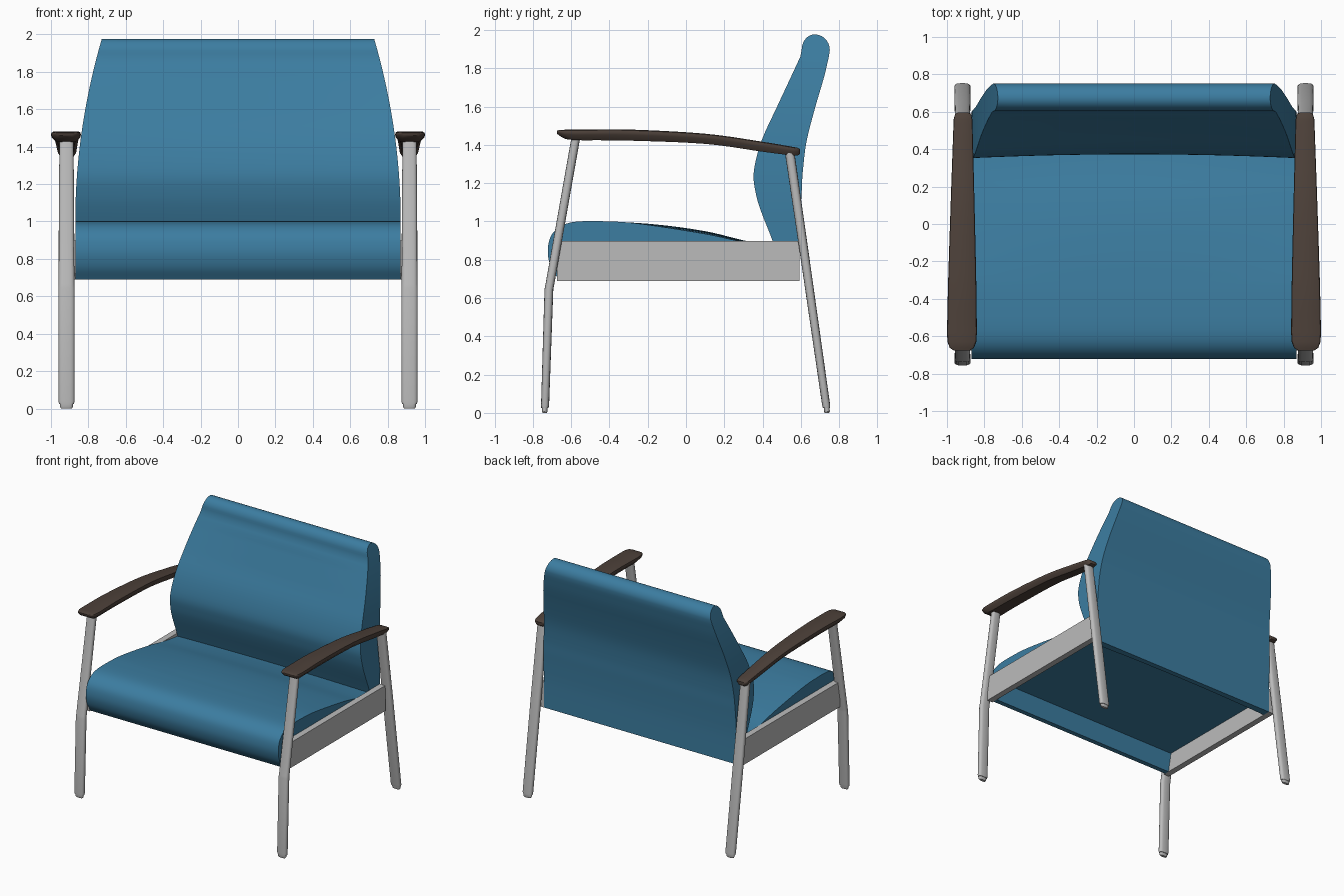
import bpy, bmesh, math
from mathutils import Vector

old = bpy.data.objects.get("Cube")
if old:
    bpy.data.objects.remove(old, do_unlink=True)


def material(name, color):
    m = bpy.data.materials.new(name)
    m.use_nodes = True
    m.diffuse_color = (*color, 1)
    bsdf = m.node_tree.nodes["Principled BSDF"]
    bsdf.inputs["Base Color"].default_value = (*color, 1)
    bsdf.inputs["Roughness"].default_value = 0.6
    return m


BLUE = material("blue upholstery", (0.045, 0.205, 0.355))
GREY = material("grey metal", (0.5, 0.5, 0.5))
BROWN = material("dark brown arm", (0.075, 0.053, 0.042))


def spline(points, steps=5):
    """Smooth curve through the given points, any dimension."""
    p = [Vector(q) for q in points]
    p = [2 * p[0] - p[1]] + p + [2 * p[-1] - p[-2]]
    out = []
    for a, b, c, d in zip(p, p[1:], p[2:], p[3:]):
        for i in range(steps):
            t = i / steps
            out.append(0.5 * (2 * b + (c - a) * t + (2 * a - 5 * b + 4 * c - d) * t ** 2
                              + (3 * b - a - 3 * c + d) * t ** 3))
    return out + [p[-2]]


def loft(name, rings, mat, mirror=False, angle=35):
    """Skin a list of equal-length closed rings and cap both ends."""
    bm = bmesh.new()
    vs = [[bm.verts.new(co) for co in ring] for ring in rings]
    n = len(rings[0])
    for a, b in zip(vs, vs[1:]):
        for i in range(n):
            j = (i + 1) % n
            bm.faces.new((a[i], a[j], b[j], b[i]))
    bm.faces.new(vs[0])
    bm.faces.new(vs[-1])
    bmesh.ops.recalc_face_normals(bm, faces=bm.faces)
    mesh = bpy.data.meshes.new(name)
    bm.to_mesh(mesh)
    bm.free()
    mesh.materials.append(mat)
    ob = bpy.data.objects.new(name, mesh)
    bpy.context.collection.objects.link(ob)
    bpy.ops.object.select_all(action='DESELECT')
    bpy.context.view_layer.objects.active = ob
    ob.select_set(True)
    bpy.ops.object.shade_smooth_by_angle(angle=math.radians(angle))
    if mirror:
        ob.modifiers.new("Mirror", 'MIRROR')
    return ob


SPAN = [i / 8 - 1 for i in range(17)]

# Seat cushion: rolled front lip, thin panel behind it, slight crown at the rear
seat_top = spline([(-0.66, 0.69), (-0.705, 0.76), (-0.722, 0.85), (-0.695, 0.94),
                   (-0.60, 0.995), (-0.40, 1.0), (-0.22, 0.985), (0.1, 0.935),
                   (0.3, 0.893), (0.5, 0.865)])
underside = [(0.5, 0.84), (-0.59, 0.84), (-0.62, 0.69)]


def seat_ring(t):
    ring = []
    for y, z in seat_top:
        bump = max(0, math.sin(math.pi * min(1, max(0, (y + 0.3) / 0.75))))
        ring.append((0.87 * t, y, z + 0.014 * bump * (1 - t * t)))
    return ring + [(0.87 * t, y, z) for y, z in underside]


loft("seat_cushion", [seat_ring(t) for t in SPAN], BLUE)

# Backrest: rows of (height, front depth, rear depth), narrowing upwards
back_rows = spline([(0.69, 0.53, 0.592), (0.9, 0.452, 0.592), (1.05, 0.393, 0.598),
                    (1.15, 0.364, 0.604), (1.26, 0.354, 0.610), (1.42, 0.394, 0.630),
                    (1.6, 0.476, 0.676), (1.75, 0.546, 0.72), (1.86, 0.597, 0.746)], 4)
for deg in range(0, 90, 12):
    a = math.radians(deg)
    back_rows.append((1.895 + 0.082 * math.sin(a), 0.672 - 0.068 * math.cos(a),
                      0.672 + 0.079 * math.cos(a)))


def back_ring(row):
    z, front, rear = row
    w = 0.87 - 0.14 * (max(0, z - 1.0) / 0.97) ** 2
    hollow = 0.02 if z < 1.8 else 0.0
    fade = min(1, max(0, (1.85 - z) / 0.3))
    face = [(w * t, front + hollow * fade * (1 - t * t), z) for t in SPAN]
    return face + [(w * t, rear, z) for t in reversed(SPAN)]


loft("backrest", [back_ring(r) for r in back_rows], BLUE)


# Legs: flattened oval tubes following (depth, height, half thickness)
def oval(y, z, hx, hy, x=0.917, n=20):
    ring = []
    for i in range(n):
        c, s = math.cos(math.tau * i / n), math.sin(math.tau * i / n)
        ring.append((x + hx * math.copysign(abs(c) ** 0.6, c),
                     y + hy * math.copysign(abs(s) ** 0.8, s), z))
    return ring


def leg(name, path, foot_shift):
    loft(name, [oval(y, z, hx, hy) for y, z, hx, hy in path], GREY, True)
    y, z = path[-1][:2]
    loft(name + "_foot", [oval(y, z + 0.01, 0.034, 0.015),
                          oval(y + foot_shift, 0.008, 0.034, 0.015),
                          oval(y + foot_shift, 0, 0.028, 0.011)], GREY, True)


leg("front_leg", [(-0.575, 1.44, 0.038, 0.023), (-0.712, 0.665, 0.042, 0.023),
                  (-0.716, 0.645, 0.043, 0.023), (-0.736, 0.04, 0.043, 0.021),
                  (-0.737, 0.025, 0.04, 0.019)], -0.001)
leg("rear_leg", [(0.54, 1.37, 0.038, 0.025), (0.63, 0.75, 0.043, 0.023),
                 (0.732, 0.04, 0.043, 0.021), (0.734, 0.025, 0.04, 0.019)], 0.002)

# Side rails between the legs
rail = [(-0.675, 0.69), (0.592, 0.69), (0.592, 0.897), (-0.675, 0.897)]
loft("side_rail", [[(x, y, z) for y, z in rail] for x in (0.87, 0.92)], GREY, True)

# Armrests: stations of (depth, top, bottom, half width), chamfered underneath
arm_path = [(-0.675, 1.474, 1.46, 0.045), (-0.662, 1.477, 1.448, 0.065),
            (-0.63, 1.479, 1.43, 0.077)]
arm_path += spline([(-0.58, 1.479, 1.424, 0.08), (-0.3, 1.48, 1.422, 0.075),
                    (0.1, 1.458, 1.405, 0.064), (0.4, 1.416, 1.364, 0.055),
                    (0.56, 1.389, 1.343, 0.05)])
arm_path += [(0.585, 1.384, 1.345, 0.043), (0.595, 1.378, 1.352, 0.03)]
half = [(0.85, 1), (0.96, 0.92), (1, 0.75), (0.97, 0.5), (0.65, 0)]
section = half + [(-x, z) for x, z in reversed(half)]
arm_rings = [[(0.92 - 0.005 * (y + 0.6) + w * sx, y, low + (top - low) * sz)
              for sx, sz in section] for y, top, low, w in arm_path]
loft("armrest", arm_rings, BROWN, True, 40)
